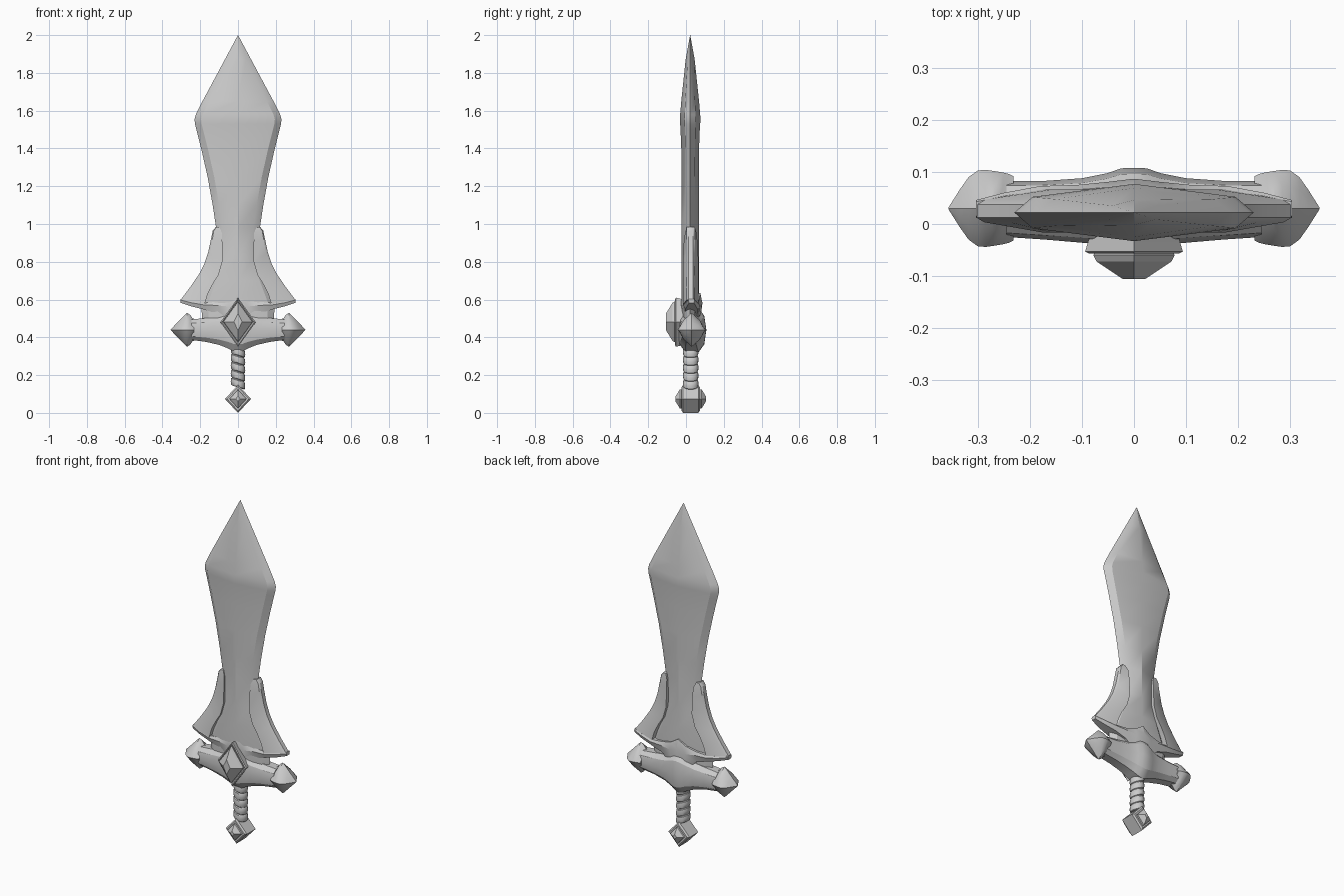
import bpy, bmesh, math

if "Cube" in bpy.data.objects:
    bpy.data.objects.remove(bpy.data.objects["Cube"])

YC = 0.022  # middle plane of the blade


def finish(name, bm, angle):
    bmesh.ops.remove_doubles(bm, verts=bm.verts, dist=1e-5)
    bmesh.ops.recalc_face_normals(bm, faces=bm.faces)
    me = bpy.data.meshes.new(name)
    bm.to_mesh(me)
    bm.free()
    ob = bpy.data.objects.new(name, me)
    bpy.context.collection.objects.link(ob)
    bpy.ops.object.select_all(action='DESELECT')
    ob.select_set(True)
    bpy.context.view_layer.objects.active = ob
    bpy.ops.object.shade_smooth_by_angle(angle=math.radians(angle))
    return ob


def loft(name, rings, angle=25, mirror=False):
    """Skin a list of equal-length point rings, capped at both ends."""
    bm = bmesh.new()
    for sx in ((1, -1) if mirror else (1,)):
        vs = [[bm.verts.new((sx * x, y, z)) for x, y, z in r] for r in rings]
        n = len(vs[0])
        for a, b in zip(vs, vs[1:]):
            for i in range(n):
                bm.faces.new((a[i], a[(i + 1) % n], b[(i + 1) % n], b[i]))
        bm.faces.new(vs[0][::-1])
        bm.faces.new(vs[-1])
    return finish(name, bm, angle)


def diamond(hw, hh, y, zc):
    return [(hw, y, zc), (0, y, zc + hh), (-hw, y, zc), (0, y, zc - hh)]


def both_sides(stations):
    return [(-s[0],) + s[1:] for s in stations[:0:-1]] + stations


# Blade: ridged cross-section with bevelled edges (z, half width, half thickness)
blade = []
for z, w, t in [(.50, .19, .045), (.58, .195, .046), (.70, .15, .046), (.82, .115, .046),
                (.98, .116, .046), (1.1, .134, .046), (1.25, .161, .046), (1.4, .195, .047),
                (1.5, .22, .051), (1.53, .228, .053), (1.555, .23, .055), (1.58, .223, .053),
                (1.65, .188, .047), (1.87, .07, .024), (2.0, .0004, .0004)]:
    b, e = w - min(.035, w * .4), t * .55
    blade.append([(w, YC, z), (b, YC + e, z), (0, YC + t, z), (-b, YC + e, z),
                  (-w, YC, z), (-b, YC - e, z), (0, YC - t, z), (b, YC - e, z)])
loft("blade", blade)

# Swept wings hugging the blade base (outer x, outer z, inner x, inner z)
wing = []
for ox, oz, ix, iz, t in [(.117, .984, .098, .982, .022), (.134, .965, .086, .955, .03),
                          (.143, .92, .083, .90, .037), (.158, .85, .083, .80, .041),
                          (.178, .79, .103, .73, .041), (.206, .735, .135, .68, .041),
                          (.25, .67, .16, .63, .041), (.303, .60, .177, .575, .041)]:
    c, r = YC + .003, .018
    mx, mz = ox + (ix - ox) * .12, oz + (iz - oz) * .12
    wing.append([(ox, c - r * .7, oz), (mx, c - r * 1.2, mz), (ix, c - t, iz),
                 (ix, c + t, iz), (mx, c + r * 1.2, mz), (ox, c + r * .7, oz)])
loft("blade_wings", wing, 30, mirror=True)

# Collar joining both wings (x, top z, bottom z, half thickness)
collar = []
for x, zt, zb, t in both_sides([(0, .635, .46, .058), (.05, .603, .47, .052), (.11, .588, .525, .046),
                                (.18, .582, .547, .044), (.25, .592, .565, .031), (.304, .604, .583, .017)]):
    c, h = .029, zt - zb
    collar.append([(x, c - t * .8, zt), (x, c - t, zt - h * .3), (x, c - t * .75, zb),
                   (x, c + t * .75, zb), (x, c + t, zt - h * .3), (x, c + t * .8, zt)])
loft("wing_collar", collar)

# Crossguard (x, top z, bottom z, front y, back y)
guard = []
for x, zt, zb, f, k in both_sides([(0, .555, .32, -.045, .108), (.025, .55, .326, -.045, .107),
                                   (.05, .535, .34, -.04, .098), (.10, .512, .36, -.036, .088),
                                   (.17, .502, .376, -.03, .083), (.245, .495, .386, -.025, .082)]):
    c, d, m = (f + k) / 2, (k - f) / 2, .44
    u, l = m + (zt - m) * .65, m + (zb - m) * .65
    guard.append([(x, f, m), (x, c - d * .85, u), (x, c - d * .45, zt), (x, c + d * .45, zt),
                  (x, c + d * .85, u), (x, k, m), (x, c + d * .85, l), (x, c + d * .45, zb),
                  (x, c - d * .45, zb), (x, c - d * .85, l)])
loft("crossguard", guard)

# Four-sided spade finials on the guard ends (x, z radius, y radius)
finial = []
for x, rz, ry in [(.232, .058, .062), (.24, .06, .066), (.252, .078, .069), (.27, .09, .072),
                  (.285, .076, .074), (.30, .060, .073), (.318, .041, .06), (.335, .024, .036),
                  (.357, .001, .001)]:
    ring = []
    for i in range(8):
        a = math.pi * i / 4
        k = .82 if i % 2 else 1
        ring.append((x, .03 + ry * k * math.cos(a), .44 + rz * k * math.sin(a)))
    finial.append(ring)
loft("guard_finials", finial, 32, mirror=True)

# Gem and its diamond-shaped mount
loft("gem_mount", [diamond(.08, .115, .0, .48), diamond(.084, .122, -.02, .48), diamond(.094, .13, -.053, .48),
                   diamond(.086, .122, -.057, .48), diamond(.078, .11, -.05, .48)], 20)
loft("gem", [diamond(.07, .10, -.045, .482), diamond(.078, .108, -.06, .482),
             diamond(.072, .10, -.072, .482), diamond(.022, .045, -.1055, .482)], 15)

# Grip: slanted overlapping wraps
rings = []
for i in range(5):
    for dz, r in [(0, .034), (.004, .038), (.02, .0405), (.036, .038), (.04, .034)]:
        z = .135 + i * .042 + dz
        rings.append([(r * .95 * math.cos(a), .025 + r * 1.03 * math.sin(a),
                       z - .32 * r * math.cos(a))
                      for a in (math.tau * j / 16 for j in range(16))])
loft("grip", rings, 30)

# Pommel: diamond block with a pyramid boss on front and back
P, PY = .074, .025
loft("pommel", [diamond(.058, .063, PY - .048, P), diamond(.069, P, PY - .04, P),
                diamond(.069, P, PY + .04, P), diamond(.058, .063, PY + .048, P)], 20)
for name, s in (("pommel_boss_front", -1), ("pommel_boss_back", 1)):
    loft(name, [diamond(.045, .05, PY + s * .04, P), diamond(.045, .05, PY + s * .058, P),
                diamond(.012, .014, PY + s * .08, P)], 15)
